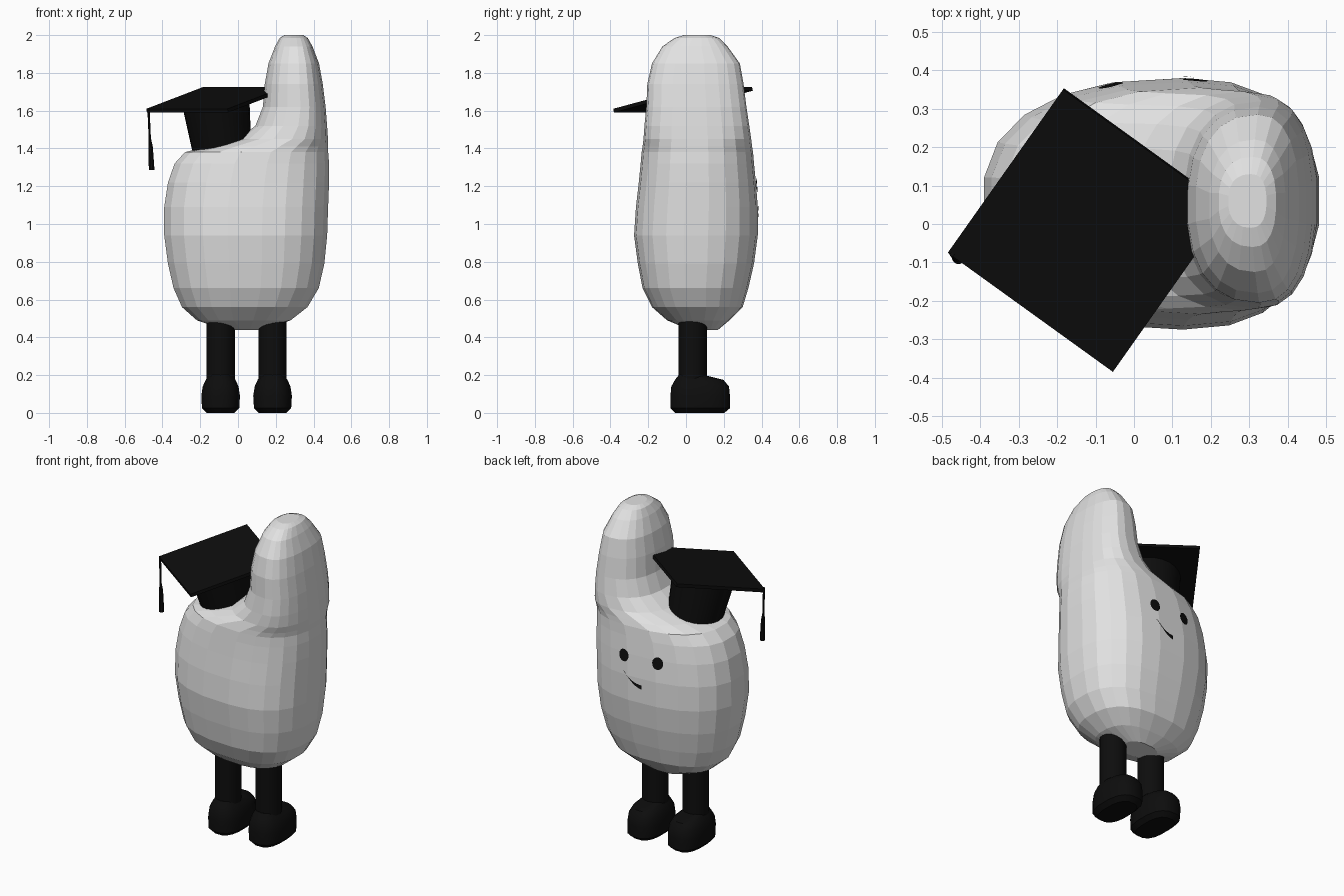
import bpy, bmesh, math
from mathutils import Vector
from mathutils.bvhtree import BVHTree

cube = bpy.data.objects.get("Cube")
if cube:
    bpy.data.objects.remove(cube, do_unlink=True)


def make_material(name, rgb, rough):
    m = bpy.data.materials.new(name)
    m.use_nodes = True
    m.diffuse_color = (*rgb, 1)
    m.roughness = rough
    shader = m.node_tree.nodes["Principled BSDF"]
    shader.inputs["Base Color"].default_value = (*rgb, 1)
    shader.inputs["Roughness"].default_value = rough
    return m


WHITE = make_material("soft white", (0.76, 0.76, 0.76), 0.8)
BLACK = make_material("black", (0.004, 0.004, 0.004), 0.8)


def finish(name, bm, mat, smooth=False):
    bmesh.ops.recalc_face_normals(bm, faces=bm.faces)
    me = bpy.data.meshes.new(name)
    bm.to_mesh(me)
    bm.free()
    ob = bpy.data.objects.new(name, me)
    bpy.context.collection.objects.link(ob)
    me.materials.append(mat)
    if smooth:
        bpy.ops.object.select_all(action="DESELECT")
        ob.select_set(True)
        bpy.context.view_layer.objects.active = ob
        bpy.ops.object.shade_smooth_by_angle(angle=math.radians(35))
    return ob


def loft(rings):
    """Skin a list of point rings and close both ends."""
    bm = bmesh.new()
    loops = [[bm.verts.new(p) for p in ring] for ring in rings]
    n = len(loops[0])
    for a, b in zip(loops, loops[1:]):
        for i in range(n):
            j = (i + 1) % n
            bm.faces.new((a[i], a[j], b[j], b[i]))
    bm.faces.new(loops[0][::-1])
    bm.faces.new(loops[-1])
    return bm


def oval(z, x0, x1, y0, y1, n, power=2.0, skew=0.5):
    """Rounded outline inside a box; skew moves its widest point along x."""
    xc, yc = x0 + skew * (x1 - x0), (y0 + y1) / 2
    pts = []
    for i in range(n):
        a = math.tau * (i + 0.5) / n
        c, s = math.cos(a), math.sin(a)
        u = math.copysign(abs(c) ** (2 / power), c)
        v = math.copysign(abs(s) ** (2 / power), s)
        pts.append((xc + u * ((x1 - xc) if u > 0 else (xc - x0)), yc + v * (y1 - y0) / 2, z))
    return pts


def tube(name, stations, n, mat, axis=Vector((0, 0, 1))):
    """Round tube through (centre, radius) stations, square to the axis."""
    q = Vector((0, 0, 1)).rotation_difference(axis)
    rings = [[Vector(c) + q @ Vector((r * math.cos(math.tau * i / n), r * math.sin(math.tau * i / n), 0))
              for i in range(n)] for c, r in stations]
    return finish(name, loft(rings), mat, True)


# Body: wide lower lobe rising into a tall lobe on the left
BODY = [  # z, x min, x max, y min, y max
    (0.44, -0.07, 0.15, 0.02, 0.17),
    (0.49, -0.22, 0.28, -0.10, 0.23),
    (0.56, -0.30, 0.37, -0.18, 0.30),
    (0.66, -0.345, 0.43, -0.23, 0.33),
    (0.79, -0.375, 0.46, -0.255, 0.36),
    (0.94, -0.395, 0.475, -0.275, 0.38),
    (1.09, -0.395, 0.48, -0.265, 0.38),
    (1.22, -0.375, 0.485, -0.25, 0.37),
    (1.32, -0.34, 0.485, -0.24, 0.36),
    (1.38, -0.285, 0.48, -0.235, 0.355),
    (1.41, -0.17, 0.48, -0.23, 0.35),
    (1.45, 0.00, 0.478, -0.225, 0.345),
    (1.52, 0.09, 0.473, -0.22, 0.335),
    (1.62, 0.13, 0.465, -0.21, 0.32),
    (1.74, 0.14, 0.45, -0.205, 0.305),
    (1.85, 0.16, 0.43, -0.18, 0.285),
    (1.94, 0.195, 0.395, -0.125, 0.22),
    (1.985, 0.22, 0.37, -0.06, 0.175),
    (2.0, 0.245, 0.345, -0.01, 0.13),
]
bm = loft([oval(*row, 22, 2.4, 0.6) for row in BODY])
bmesh.ops.recalc_face_normals(bm, faces=bm.faces)
skin = BVHTree.FromBMesh(bm)
finish("body", bm, WHITE)


def on_skin(x, z):
    hit = skin.ray_cast(Vector((x, 2, z)), Vector((0, -1, 0)))[0]
    return Vector((x, hit.y + 0.006, z))


# Eyes: thin ovals laid on the skin
for name, x in (("right_eye", -0.06), ("left_eye", 0.16)):
    bm = bmesh.new()
    mid = bm.verts.new(on_skin(x, 1.205))
    rim = [bm.verts.new(on_skin(x + 0.033 * math.cos(math.tau * i / 16),
                                1.205 + 0.037 * math.sin(math.tau * i / 16))) for i in range(16)]
    for i in range(16):
        bm.faces.new((mid, rim[(i + 1) % 16], rim[i]))
    finish(name, bm, BLACK)

# Mouth: a lopsided smile strip laid on the skin
bm = bmesh.new()
rows = []
for i in range(13):
    t = i / 12
    x, z = 0.155 - 0.12 * t, 1.115 - 0.15 * t + 0.075 * t * t
    side = Vector((0.15 * t - 0.15, 0.12)).normalized() * 0.012
    side = Vector((-side.x, side.y))
    rows.append([bm.verts.new(on_skin(x + k * side.x, z + k * side.y)) for k in (-1, 1)])
for a, b in zip(rows, rows[1:]):
    bm.faces.new((a[0], a[1], b[1], b[0]))
finish("mouth", bm, BLACK)

# Legs and feet, toes toward +y
FOOT = [  # z, half width, heel y, toe y
    (0.0, 0.075, -0.06, 0.205),
    (0.025, 0.1, -0.085, 0.235),
    (0.09, 0.104, -0.085, 0.235),
    (0.14, 0.096, -0.08, 0.23),
    (0.175, 0.08, -0.06, 0.2),
    (0.2, 0.06, -0.04, 0.1),
]
for side, x in (("right", -0.092), ("left", 0.183)):
    tube(side + "_leg", [((x, 0.035, 0.15), 0.075), ((x, 0.035, 0.56), 0.075)], 16, BLACK)
    rings = [oval(z, x - w, x + w, a, b, 16, 2.6) for z, w, a, b in FOOT]
    finish(side + "_foot", loft(rings), BLACK, True)

# Cap: tilted square board over a tapered crown
along = Vector((0.43, -0.31, 0))
across = Vector((0.30, 0.425, 0.115))
up = along.cross(across).normalized()
corner = Vector((-0.485, -0.075, 1.61))
board = [corner, corner + along, corner + along + across, corner + across]
finish("cap_board", loft([[p - up * 0.02 for p in board], board]), BLACK)
centre = corner + (along + across) / 2
tube("cap_crown", [(centre - up * 0.29, 0.155), (centre - up * 0.01, 0.18)], 24, BLACK, up)

# Tassel hanging from the outer corner
tube("tassel_cord", [((-0.466, -0.085, 1.43), 0.006), ((-0.474, -0.08, 1.615), 0.006)], 8, BLACK)
tube("tassel", [((-0.457, -0.09, 1.285), 0.015), ((-0.463, -0.087, 1.41), 0.012),
                ((-0.466, -0.085, 1.45), 0.006)], 10, BLACK)
